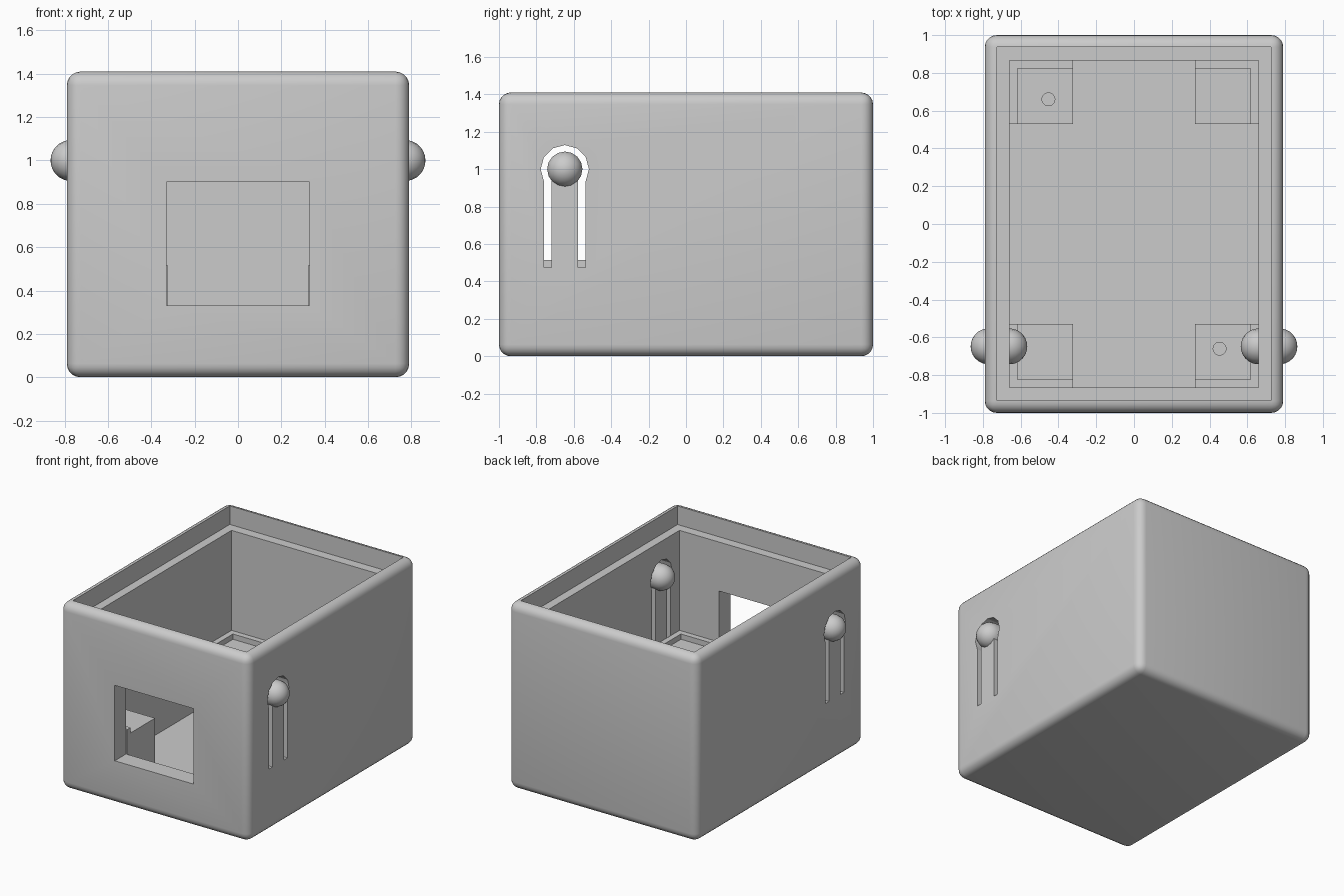
import bpy, bmesh, math
from mathutils import Matrix, Vector

cube = bpy.data.objects.get("Cube")
if cube:
    bpy.data.objects.remove(cube, do_unlink=True)

grey = bpy.data.materials.new("plain grey")
grey.use_nodes = True
GREY = (0.6, 0.6, 0.6, 1)
grey.diffuse_color = GREY
grey.node_tree.nodes["Principled BSDF"].inputs["Base Color"].default_value = GREY

HX, HY, H = 0.79, 1.0, 1.41        # outer half sizes and height
IX, IY = 0.66, 0.865               # cavity half sizes
FLOOR, LEDGE = 0.07, 1.27
BY, BZ = -0.648, 1.0               # button centre on the side walls
POST_TOP, POCKET = 0.515, 0.475


def make(name, bm):
    bmesh.ops.recalc_face_normals(bm, faces=bm.faces)
    mesh = bpy.data.meshes.new(name)
    bm.to_mesh(mesh)
    bm.free()
    obj = bpy.data.objects.new(name, mesh)
    bpy.context.collection.objects.link(obj)
    mesh.materials.append(grey)
    return obj


def box(name, lo, hi, bevel=0):
    lo, hi = Vector(lo), Vector(hi)
    bm = bmesh.new()
    size = hi - lo
    bmesh.ops.create_cube(bm, size=1, matrix=Matrix.Translation((lo + hi) / 2)
                          @ Matrix.Diagonal((abs(size.x), abs(size.y), abs(size.z), 1)))
    if bevel:
        bmesh.ops.bevel(bm, geom=bm.edges[:], offset=bevel, segments=5,
                        profile=0.5, affect='EDGES')
    return make(name, bm)


def cylinder(name, centre, radius, depth, sides, axis='Z'):
    bm = bmesh.new()
    turn = Matrix.Rotation(math.pi / 2, 4, 'Y') if axis == 'X' else Matrix()
    bmesh.ops.create_cone(bm, cap_ends=True, segments=sides, radius1=radius,
                          radius2=radius, depth=depth,
                          matrix=Matrix.Translation(centre) @ turn)
    return make(name, bm)


def cut(target, *cutters):
    for cutter in cutters:
        mod = target.modifiers.new("cut", 'BOOLEAN')
        mod.operation, mod.solver, mod.object = 'DIFFERENCE', 'EXACT', cutter
        bpy.context.view_layer.objects.active = target
        bpy.ops.object.modifier_apply(modifier=mod.name)
        bpy.data.objects.remove(cutter, do_unlink=True)


def smooth(obj):
    bpy.ops.object.select_all(action='DESELECT')
    obj.select_set(True)
    bpy.context.view_layer.objects.active = obj
    bpy.ops.object.shade_smooth_by_angle(angle=math.radians(30))


# Rounded shell, hollowed, with a lid ledge and a front window
shell = box("box_shell", (-HX, -HY, 0), (HX, HY, H), bevel=0.063)
cut(shell,
    box("cavity", (-IX, -IY, FLOOR), (IX, IY, H + 0.2)),
    box("lid_recess", (-0.725, -0.935, LEDGE), (0.725, 0.937, H + 0.2)),
    box("window", (-0.33, -1.2, 0.33), (0.33, -0.8, 0.9)))

for side, label in ((1, "left"), (-1, "right")):
    # Keyhole slot through the side wall
    cut(shell,
        box("slot", (side * 0.55, BY - 0.11, POCKET), (side * 0.9, BY + 0.11, BZ)),
        cylinder("slot_head", (side * 0.725, BY, BZ), 0.129, 0.35, 12, 'X'))

    # Flexible tongue carrying a round-ended button
    box(label + "_button_tongue", (side * IX, BY - 0.07, POCKET),
        (side * HX, BY + 0.07, BZ - 0.04))
    bm = bmesh.new()
    bmesh.ops.create_uvsphere(bm, u_segments=16, v_segments=13, radius=0.095)
    for v in bm.verts:
        v.co.z += math.copysign(0.055, v.co.z)
    bm.transform(Matrix.Translation((side * 0.715, BY, BZ))
                 @ Matrix.Rotation(math.pi / 2, 4, 'Y'))
    smooth(make(label + "_button", bm))

    # Corner posts with a lip along the walls
    for end, place in ((-1, "front"), (1, "back")):
        post = box(place + "_" + label + "_post",
                   (side * 0.322, end * 0.53, FLOOR), (side * IX, end * IY, POST_TOP))
        cut(post, box("pocket", (side * 0.2, end * 0.4, POCKET),
                      (side * 0.618, end * 0.822, 0.7)))
        if side != end:
            cut(post, cylinder("screw_hole", (side * 0.453, end * 0.66, POCKET),
                               0.034, 0.3, 24))

smooth(shell)
